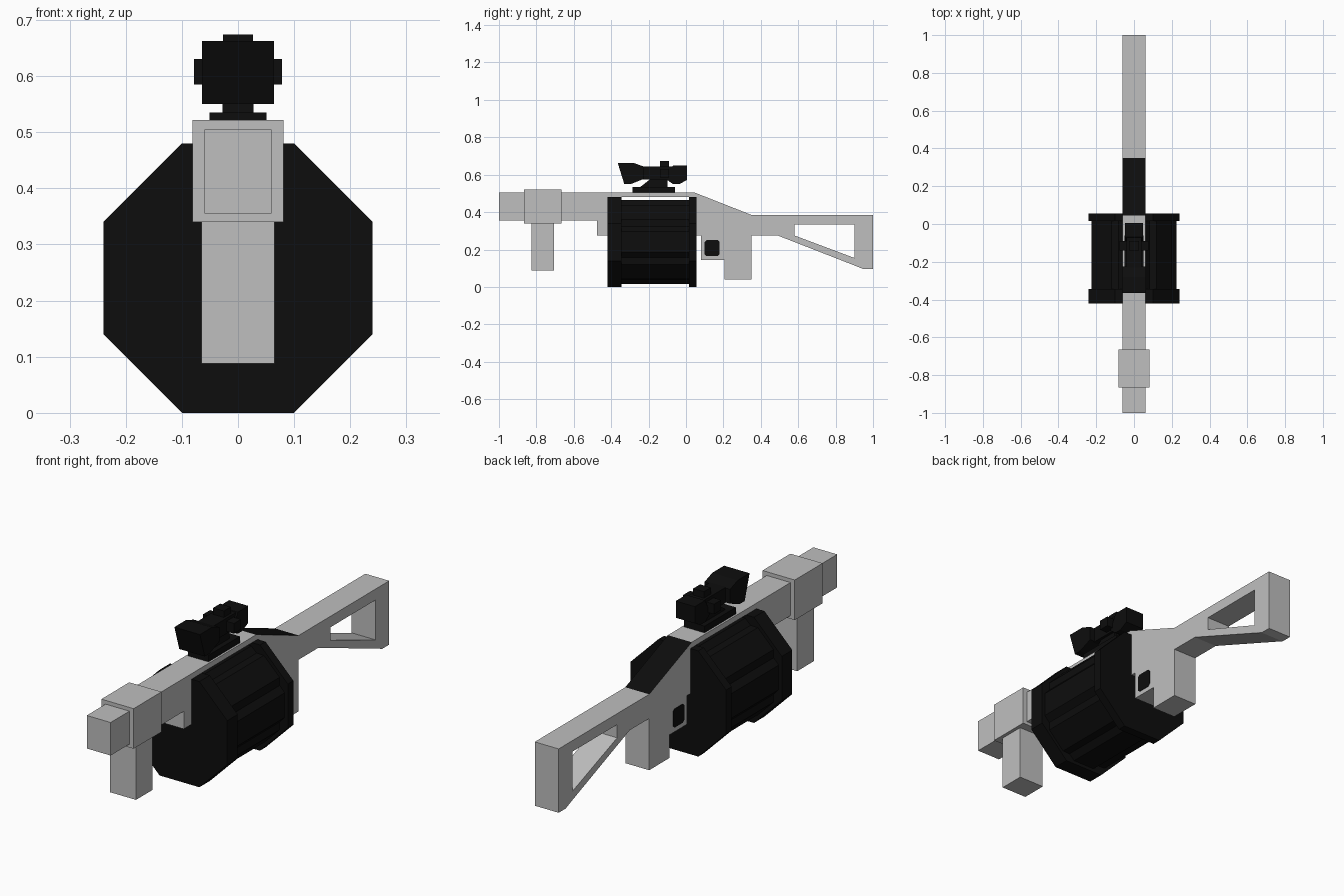
import bpy, bmesh
from mathutils import Vector

cube = bpy.data.objects.get("Cube")
if cube:
    bpy.data.objects.remove(cube, do_unlink=True)


def material(name, value):
    m = bpy.data.materials.new(name)
    m.use_nodes = True
    m.diffuse_color = (value, value, value, 1)
    bsdf = m.node_tree.nodes["Principled BSDF"]
    bsdf.inputs["Base Color"].default_value = (value, value, value, 1)
    bsdf.inputs["Roughness"].default_value = 0.8
    return m


GREY = material("light grey", 0.52)
BLACK = material("black", 0.004)


def finish(name, bm, *mats):
    bmesh.ops.recalc_face_normals(bm, faces=bm.faces)
    mesh = bpy.data.meshes.new(name)
    bm.to_mesh(mesh)
    bm.free()
    for m in mats:
        mesh.materials.append(m)
    obj = bpy.data.objects.new(name, mesh)
    bpy.context.scene.collection.objects.link(obj)
    return obj


def extrude(name, points, axis, low, high, *mats):
    """Prism from a profile: (y, z) along X or (x, z) along Y."""
    bm = bmesh.new()
    place = (lambda a, b: (low, a, b)) if axis == "X" else (lambda a, b: (a, low, b))
    face = bm.faces.new([bm.verts.new(place(a, b)) for a, b in points])
    out = bmesh.ops.extrude_face_region(bm, geom=[face])
    shift = Vector((high - low, 0, 0)) if axis == "X" else Vector((0, high - low, 0))
    bmesh.ops.translate(bm, vec=shift, verts=[v for v in out["geom"] if isinstance(v, bmesh.types.BMVert)])
    return finish(name, bm, *mats)


def box(name, half_x, y0, y1, z0, z1, mat):
    return extrude(name, [(y0, z0), (y1, z0), (y1, z1), (y0, z1)], "X", -half_x, half_x, mat)


# Barrel, receiver and grip in one side profile, notched for the drum
W = 0.06
body = extrude("receiver", [
    (-1, 0.355), (-0.475, 0.355), (-0.475, 0.275), (-0.4, 0.275), (-0.4, 0.48),
    (0.04, 0.48), (0.04, 0.275), (0.08, 0.275), (0.08, 0.145), (0.205, 0.145),
    (0.205, 0.04), (0.35, 0.04), (0.35, 0.275), (0.49, 0.275), (0.58, 0.24),
    (0.58, 0.385), (0.35, 0.385), (0.045, 0.505), (-1, 0.505)], "X", -W, W, GREY, BLACK)
# The sloping cover behind the drum is black
for p in body.data.polygons:
    if p.normal.z > 0.8 and p.normal.y > 0.2:
        p.material_index = 1

# Open shoulder stock
box("stock_top", W, 0.58, 1, 0.335, 0.385, GREY)
extrude("stock_butt", [(0.9, 0.115), (0.95, 0.095), (1, 0.095), (1, 0.335), (0.9, 0.335)],
        "X", -W, W, GREY)
extrude("stock_strut", [(0.58, 0.24), (0.9, 0.115), (0.9, 0.155), (0.58, 0.275)], "X", -W, W, GREY)

# Front collar and foregrip
box("barrel_collar", 0.081, -0.865, -0.665, 0.34, 0.522, GREY)
box("foregrip", 0.065, -0.825, -0.705, 0.088, 0.345, GREY)

# Trigger panels with clipped corners
panel = [(0.1, 0.175), (0.11, 0.165), (0.17, 0.165), (0.18, 0.175),
         (0.18, 0.24), (0.17, 0.25), (0.11, 0.25), (0.1, 0.24)]
for side, s in (("left", 1), ("right", -1)):
    extrude("trigger_panel_" + side, panel, "X", s * W, s * (W + 0.002), BLACK)

# Drum: two octagonal end plates and a fluted middle
octagon = [(-0.1, 0), (0.1, 0), (0.24, 0.14), (0.24, 0.34),
           (0.1, 0.48), (-0.1, 0.48), (-0.24, 0.34), (-0.24, 0.14)]
extrude("drum_front_plate", octagon, "Y", -0.42, -0.345, BLACK)
extrude("drum_back_plate", octagon, "Y", 0.015, 0.055, BLACK)
centre = Vector((0, 0.24))
fluted = []
for i, corner in enumerate(octagon):
    a, b = Vector(corner), Vector(octagon[(i + 1) % 8])
    # each side carries a flat rib; the corners between ribs are sunk
    fluted.append(centre + (a - centre) * 0.83)
    for t in (0.2, 0.8):
        fluted.append(centre + (a.lerp(b, t) - centre) * 0.935)
extrude("drum_middle", fluted, "Y", -0.35, 0.02, BLACK)

# Sight on its rail
box("sight_rail", 0.051, -0.285, -0.06, 0.5, 0.535, BLACK)
extrude("sight_mount", [(-0.25, 0.53), (-0.1, 0.53), (-0.1, 0.585), (-0.18, 0.585)],
        "X", -0.028, 0.028, BLACK)
box("sight_tube", 0.04, -0.25, -0.05, 0.575, 0.645, BLACK)
extrude("sight_hood", [(-0.365, 0.663), (-0.33, 0.55), (-0.295, 0.55), (-0.225, 0.578),
                       (-0.225, 0.643), (-0.28, 0.663)], "X", -0.064, 0.064, BLACK)
extrude("sight_eyepiece", [(-0.105, 0.575), (-0.07, 0.55), (-0.035, 0.55), (0.005, 0.572),
                           (0.005, 0.648), (-0.07, 0.648)], "X", -0.048, 0.048, BLACK)
box("sight_top_knob", 0.027, -0.14, -0.09, 0.64, 0.674, BLACK)
box("sight_side_knobs", 0.078, -0.14, -0.09, 0.585, 0.631, BLACK)
